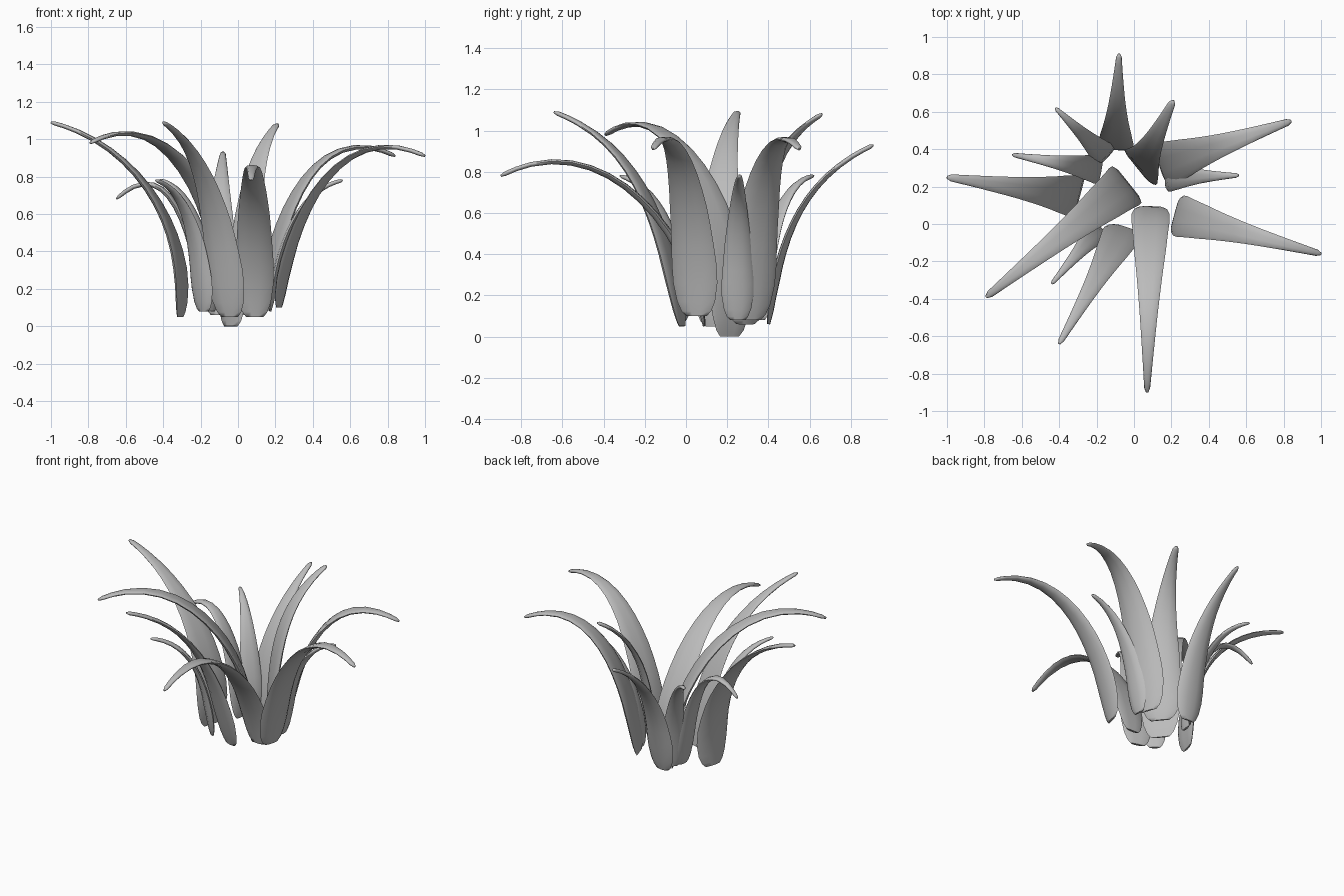
import bpy, bmesh, math
from mathutils import Vector, Matrix

cube = bpy.data.objects.get("Cube")
if cube:
    bpy.data.objects.remove(cube, do_unlink=True)

grey = bpy.data.materials.new("leaf grey")
grey.use_nodes = True
colour = (0.5, 0.5, 0.5, 1)
grey.diffuse_color = colour
grey.node_tree.nodes["Principled BSDF"].inputs["Base Color"].default_value = colour

SIDES = 10
STATIONS = [0, .02, .06] + [.06 + .07 * i for i in range(1, 13)] + [.95, .985, 1]
# relative blade width and blade thickness along the length
WIDTHS = [(0, .45), (.02, .65), (.08, .92), (.17, 1), (.4, .82), (.7, .46), (.93, .21), (.985, .15), (1, .06)]
THICKNESS = [(0, .014), (.06, .03), (.2, .042), (.6, .03), (1, .022)]


def sample(table, u):
    for (a, va), (b, vb) in zip(table, table[1:]):
        if u <= b:
            return va + (vb - va) * (u - a) / (b - a)
    return table[-1][1]


def cubic(points, u):
    """Smooth path passing through four evenly spaced points."""
    total = Vector((0, 0, 0))
    for i, p in enumerate(points):
        weight = 1
        for j in range(4):
            if j != i:
                weight *= (u * 3 - j) / (i - j)
        total += p * weight
    return total


def make_leaf(name, base, tip, width, low, high, yaw=0):
    """Arching blade; low and high are (reach, height) of the spine, yaw twists its root."""
    base, tip = Vector(base), Vector(tip)

    def on_spine(reach, height):
        p = base.lerp(tip, reach)
        p.z = height
        return p

    path = [base, on_spine(*low), on_spine(*high), tip]
    square = Vector((base.y - tip.y, tip.x - base.x, 0)).normalized()
    bm = bmesh.new()
    rings = []
    for u in STATIONS:
        centre = cubic(path, u)
        along = (cubic(path, u + .01) - cubic(path, u - .01)).normalized()
        across = Matrix.Rotation(math.radians(yaw * (1 - u)), 3, 'Z') @ square
        inward = along.cross(across).normalized()
        w = width * sample(WIDTHS, u)
        thick = min(sample(THICKNESS, u), w * .8)
        ring = []
        for k in range(SIDES):
            a = math.tau * k / SIDES
            cup = .04 * w * (math.cos(a) ** 2 - .5)
            offset = across * (math.cos(a) * w / 2) + inward * (math.sin(a) * thick / 2 + cup)
            ring.append(bm.verts.new(centre + offset))
        rings.append(ring)
    for r, s in zip(rings, rings[1:]):
        for k in range(SIDES):
            n = (k + 1) % SIDES
            bm.faces.new((r[k], r[n], s[n], s[k]))
    bm.faces.new(rings[0][::-1])
    bm.faces.new(rings[-1])
    bmesh.ops.recalc_face_normals(bm, faces=bm.faces)
    mesh = bpy.data.meshes.new(name)
    bm.to_mesh(mesh)
    bm.free()
    mesh.materials.append(grey)
    leaf = bpy.data.objects.new(name, mesh)
    bpy.context.collection.objects.link(leaf)
    bpy.ops.object.select_all(action='DESELECT')
    leaf.select_set(True)
    bpy.context.view_layer.objects.active = leaf
    bpy.ops.object.shade_smooth_by_angle(angle=math.radians(75))


# name, base, tip, width, lower and upper spine points, root yaw
LEAVES = [
    ("right_leaf", (-.31, .15, .05), (-1, .25, 1.09), .25, (.06, .48), (.4, .86), -8),
    ("front_right_long_leaf", (-.04, .21, .0), (-.79, -.39, .98), .26, (.1, .53), (.46, .95)),
    ("front_right_tall_leaf", (-.045, -.02, .05), (-.4, -.64, 1.09), .21, (.16, .48), (.46, .85), 12),
    ("front_right_short_leaf", (-.185, -.02, .08), (-.44, -.32, .78), .15, (.12, .38), (.42, .64)),
    ("front_leaf", (.09, .09, .05), (.07, -.9, .78), .21, (.17, .5), (.53, .81)),
    ("left_leaf", (.22, .05, .1), (1, -.16, .91), .23, (.13, .53), (.46, .89)),
    ("back_left_long_leaf", (.14, .31, .08), (.84, .55, .91), .25, (.14, .53), (.46, .89)),
    ("left_short_leaf", (.17, .25, .08), (.56, .26, .78), .16, (.14, .38), (.45, .64)),
    ("back_left_tall_leaf", (.03, .29, .06), (.21, .66, 1.08), .26, (.1, .43), (.34, .8), -25),
    ("back_leaf", (-.1, .4, .06), (-.08, .91, .93), .2, (.13, .41), (.43, .71)),
    ("back_right_leaf", (-.15, .36, .08), (-.42, .62, .78), .15, (.12, .38), (.45, .65)),
    ("right_short_leaf", (-.18, .29, .08), (-.65, .37, .68), .16, (.13, .42), (.45, .72)),
]
for leaf_spec in LEAVES:
    make_leaf(*leaf_spec)
